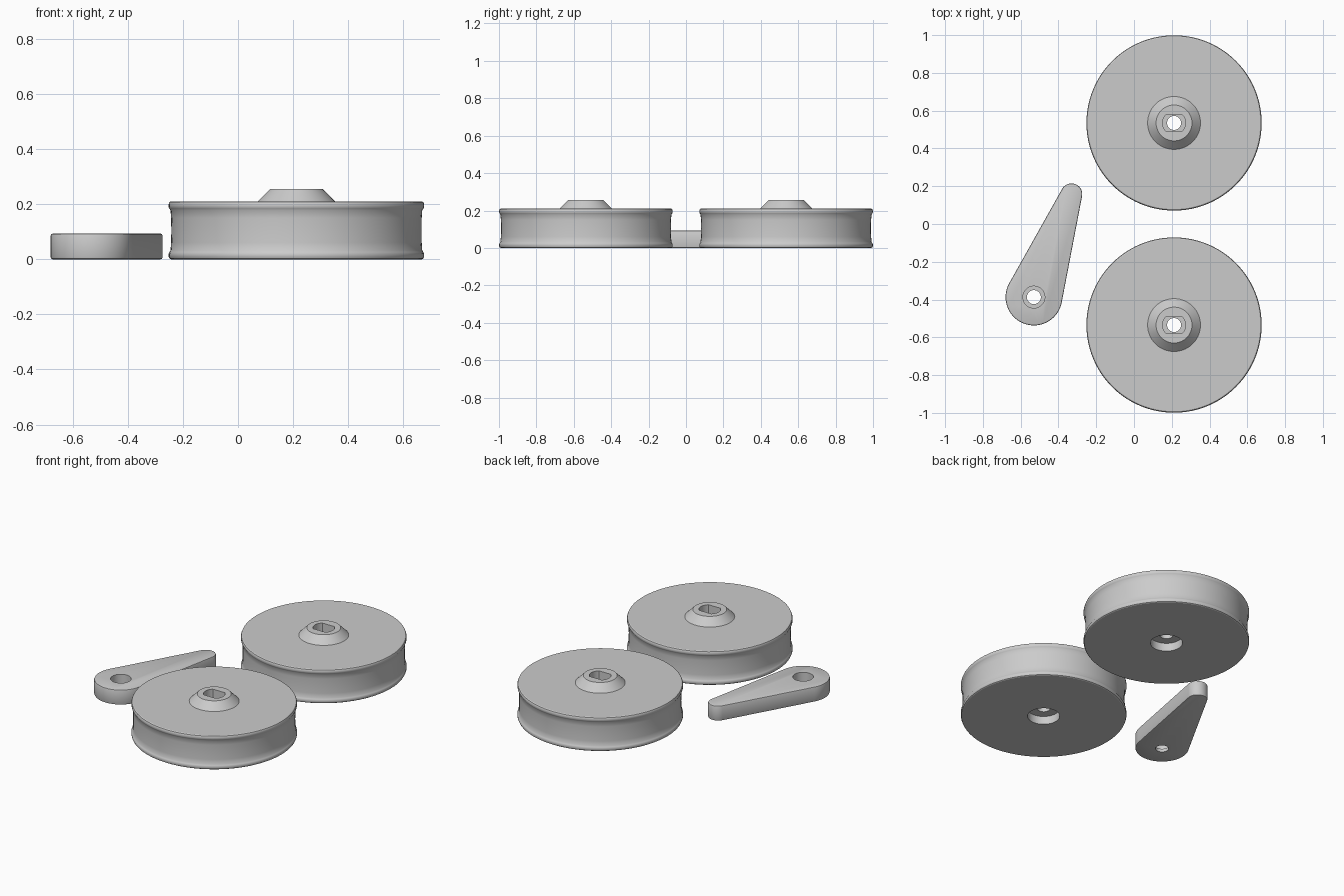
import bpy, bmesh, math

if "Cube" in bpy.data.objects:
    bpy.data.objects.remove(bpy.data.objects["Cube"])

grey = bpy.data.materials.new("matte grey")
grey.diffuse_color = (0.6, 0.6, 0.6, 1)
grey.use_nodes = True
grey.node_tree.nodes["Principled BSDF"].inputs["Base Color"].default_value = grey.diffuse_color


def finish(name, bm, location=(0, 0, 0)):
    bmesh.ops.recalc_face_normals(bm, faces=bm.faces)
    mesh = bpy.data.meshes.new(name)
    bm.to_mesh(mesh)
    bm.free()
    ob = bpy.data.objects.new(name, mesh)
    ob.location = location
    bpy.context.collection.objects.link(ob)
    mesh.materials.append(grey)
    return ob


def smooth(ob):
    bpy.ops.object.select_all(action='DESELECT')
    ob.select_set(True)
    bpy.context.view_layer.objects.active = ob
    bpy.ops.object.shade_smooth_by_angle(angle=math.radians(30))


def skin(bm, rings, closed=False):
    """Join rings of points with quads, as a closed loop or with end caps."""
    rows = [[bm.verts.new(p) for p in ring] for ring in rings]
    n = len(rows[0])
    pairs = list(zip(rows, rows[1:]))
    if closed:
        pairs.append((rows[-1], rows[0]))
    else:
        bm.faces.new(rows[0])
        bm.faces.new(rows[-1])
    for a, b in pairs:
        for i in range(n):
            j = (i + 1) % n
            bm.faces.new((a[i], a[j], b[j], b[i]))


def circle(r, z, n, flat=9):
    """Circle whose y extent is clipped to a flat on both sides."""
    return [(r * math.cos(2 * math.pi * i / n),
             max(-flat, min(flat, r * math.sin(2 * math.pi * i / n))), z)
            for i in range(n)]


# Wheels: flanged rim, conical hub, double-flat socket, bore and nut recess
rim = [(0.09, 0), (0.456, 0), (0.461, 0.003), (0.464, 0.01), (0.464, 0.02),
       (0.461, 0.026), (0.457, 0.032), (0.455, 0.06), (0.454, 0.105),
       (0.455, 0.15), (0.457, 0.178), (0.461, 0.184), (0.464, 0.19),
       (0.464, 0.2), (0.461, 0.207), (0.456, 0.21), (0.14, 0.21), (0.095, 0.255)]
for side, y in (("front", -0.535), ("rear", 0.535)):
    bm = bmesh.new()
    rings = [circle(r, z, 96) for r, z in rim]
    rings += [circle(0.061, z, 96, 0.045) for z in (0.255, 0.12)]
    rings += [circle(0.037, 0.12, 96), circle(0.037, 0.05, 96), circle(0.09, 0.05, 96)]
    skin(bm, rings, closed=True)
    smooth(finish(side + "_wheel", bm, (0.212, y, 0)))

# Tapered lever: two arcs joined by their common tangents
BIG, SMALL = (-0.53, -0.387, 0.15), (-0.331, 0.158, 0.057)
dx, dy = SMALL[0] - BIG[0], SMALL[1] - BIG[1]
axis = math.atan2(dy, dx)
tangent = math.acos((BIG[2] - SMALL[2]) / math.hypot(dx, dy))


def lever_outline(inset, z):
    pts = []
    for (cx, cy, r), start, end, n in (
            (SMALL, axis - tangent, axis + tangent, 24),
            (BIG, axis + tangent, axis + 2 * math.pi - tangent, 40)):
        for i in range(n + 1):
            a = start + (end - start) * i / n
            pts.append((cx + (r - inset) * math.cos(a), cy + (r - inset) * math.sin(a), z))
    return pts


bm = bmesh.new()
skin(bm, [lever_outline(i, z) for i, z in (
    (0.007, 0), (0.002, 0.002), (0, 0.007), (0, 0.086), (0.002, 0.091), (0.007, 0.093))])
lever = finish("lever", bm)

# Stepped hole cutter for the lever
bm = bmesh.new()
skin(bm, [circle(r, z, 40) for r, z in (
    (0.037, -0.05), (0.037, 0.02), (0.058, 0.02), (0.058, 0.15))])
cutter = finish("lever_hole_cutter", bm, (BIG[0], BIG[1], 0))
cutter.hide_render = True
cutter.hide_set(True)
cut = lever.modifiers.new("hole", 'BOOLEAN')
cut.operation = 'DIFFERENCE'
cut.solver = 'EXACT'
cut.object = cutter
bpy.context.view_layer.update()
bpy.ops.object.select_all(action='DESELECT')
lever.select_set(True)
bpy.context.view_layer.objects.active = lever
bpy.ops.object.modifier_apply(modifier=cut.name)
bpy.data.objects.remove(cutter)
smooth(lever)
